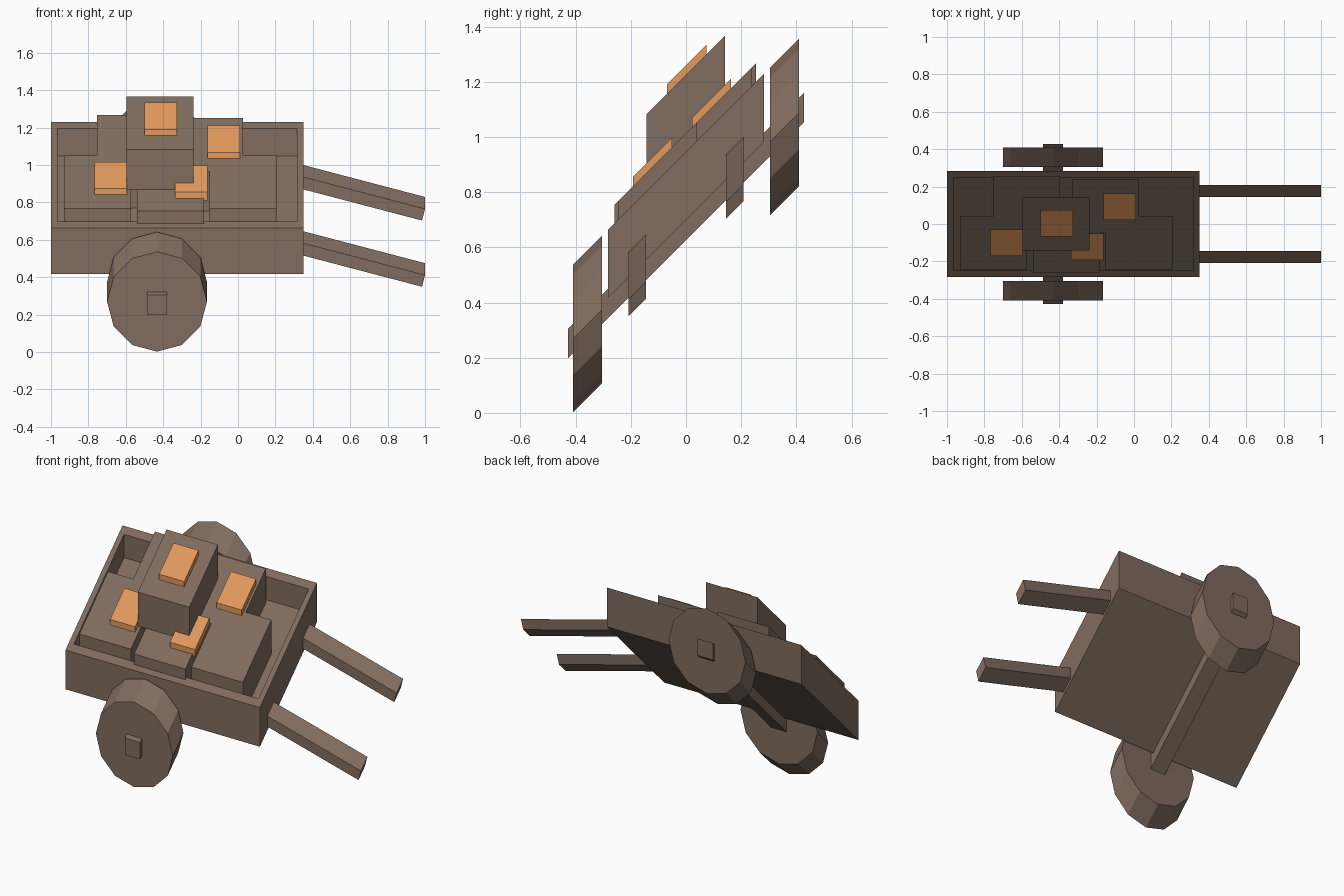
import bpy
import bmesh
from math import radians
from mathutils import Matrix

default = bpy.data.objects.get("Cube")
if default:
    bpy.data.objects.remove(default, do_unlink=True)


def material(name, colour):
    m = bpy.data.materials.new(name)
    m.use_nodes = True
    m.diffuse_color = (*colour, 1)
    m.node_tree.nodes["Principled BSDF"].inputs["Base Color"].default_value = (*colour, 1)
    return m


WOOD = material("brown wood", (0.216, 0.15, 0.114))
ORANGE = material("orange label", (0.77, 0.323, 0.11))

# The whole cart leans: height rises one for one with depth
SHEAR = Matrix(((1, 0, 0, 0), (0, 1, 0, 0), (0, 1, 1, 0), (0, 0, 0, 1)))


def finish(bm, name, mat):
    bm.transform(SHEAR)
    bmesh.ops.recalc_face_normals(bm, faces=bm.faces)
    mesh = bpy.data.meshes.new(name)
    bm.to_mesh(mesh)
    bm.free()
    mesh.materials.append(mat)
    obj = bpy.data.objects.new(name, mesh)
    bpy.context.collection.objects.link(obj)
    return obj


def box_mesh(x, y, z):
    bm = bmesh.new()
    bmesh.ops.create_cube(bm, size=1)
    for v in bm.verts:
        v.co = [r[0] if c < 0 else r[1] for c, r in zip(v.co, (x, y, z))]
    return bm


def box(name, x, y, z, mat=WOOD):
    return finish(box_mesh(x, y, z), name, mat)


# Cart bed: a block with a sunken top
bm = box_mesh((-1, 0.35), (-0.283, 0.283), (0.70, 0.946))
bm.normal_update()
top = max(bm.faces, key=lambda f: f.calc_center_median().z)
bmesh.ops.inset_region(bm, faces=[top], thickness=0.048)
floor = bmesh.ops.extrude_discrete_faces(bm, faces=[top])["faces"][0]
for v in floor.verts:
    v.co.z = 0.80
finish(bm, "cart_bed", WOOD)

# Axle and twelve-sided wheels
AXLE_X, AXLE_Z = -0.433, 0.679
box("axle", (AXLE_X - 0.053, AXLE_X + 0.053), (-0.428, 0.428),
    (AXLE_Z - 0.053, AXLE_Z + 0.053))

for side, label in ((-1, "front"), (1, "back")):
    bm = bmesh.new()
    bmesh.ops.create_cone(bm, cap_ends=True, segments=12, radius1=0.267,
                          radius2=0.267, depth=0.106)
    bm.transform(Matrix.Translation((AXLE_X, side * 0.357, AXLE_Z))
                 @ Matrix.Rotation(radians(90), 4, "X"))
    finish(bm, label + "_wheel", WOOD)

    # Sloping pull handle
    bm = box_mesh((-0.69, 0), (-0.032, 0.032), (-0.064, 0))
    bm.transform(Matrix.Translation((1, side * 0.177, 0.62))
                 @ Matrix.Rotation(radians(14.7), 4, "Y"))
    finish(bm, label + "_handle", WOOD)

# Crates: name, left edge, front edge, base, then the label's left and front edges
CRATES = (
    ("front_right_crate", -0.93, -0.245, 0.80, -0.768, -0.172),
    ("front_middle_crate", -0.54, -0.26, 0.80, -0.338, -0.192),
    ("front_left_crate", -0.152, -0.245, 0.80, None, None),
    ("back_right_crate", -0.755, -0.03, 0.80, None, None),
    ("back_left_crate", -0.33, -0.047, 0.80, -0.163, 0.021),
    ("top_crate", -0.595, -0.143, 1.012, -0.5, -0.068),
)
for name, x, y, z, lx, ly in CRATES:
    lid = z + 0.213
    box(name, (x, x + 0.357), (y, y + 0.284), (z, lid))
    if lx is not None:
        box(name + "_label", (lx, lx + 0.174), (ly, ly + 0.142),
            (lid - 0.01, lid + 0.034), ORANGE)
